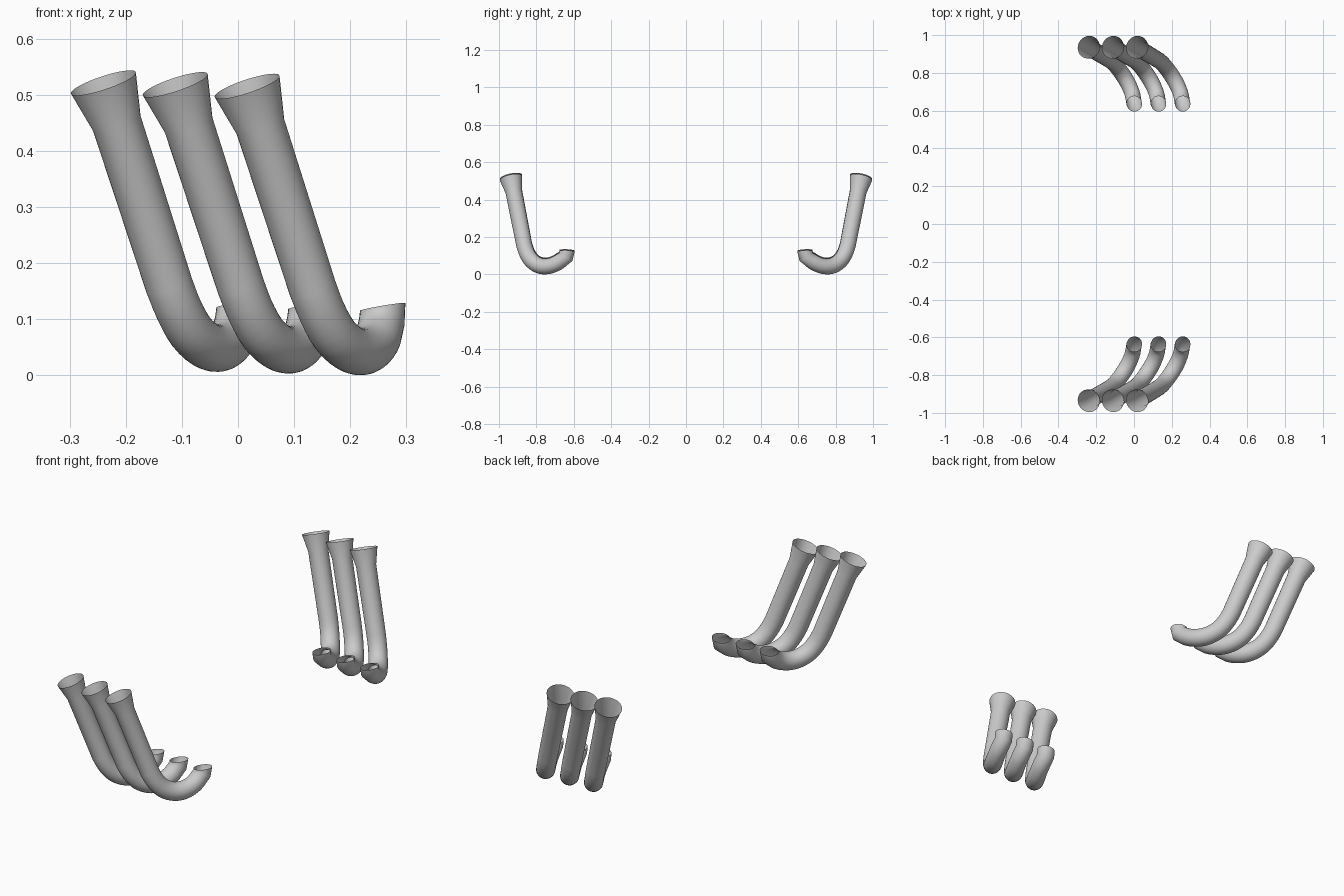
import bpy, bmesh, math
from mathutils import Vector

if "Cube" in bpy.data.objects:
    bpy.data.objects.remove(bpy.data.objects["Cube"])

SIDES = 32

# Centre line of the rightmost pipe: x, y, z, radius
PATH = [(0.016, 0.936, 0.515, 0.061), (0.040, 0.921, 0.443, 0.0445),
        (0.133, 0.865, 0.155, 0.0425), (0.150, 0.850, 0.112, 0.042),
        (0.172, 0.824, 0.072, 0.042), (0.198, 0.788, 0.048, 0.042),
        (0.221, 0.750, 0.042, 0.042), (0.239, 0.712, 0.050, 0.041),
        (0.250, 0.678, 0.067, 0.041), (0.256, 0.642, 0.094, 0.041),
        (0.258, 0.636, 0.122, 0.041)]
END_NORMAL = Vector((-0.17, -0.05, 1)).normalized()


def catmull(a, b, c, d, t):
    return 0.5 * (2*b + (c - a)*t + (2*a - 5*b + 4*c - d)*t*t + (3*b - a - 3*c + d)*t**3)


def centre_line():
    """Keep the straight parts and round off the bend."""
    p = [Vector(q) for q in PATH]
    out = p[:2]
    for i in range(2, 8):
        for k in range(3):
            before = p[i] * 2 - p[i + 1] if i == 2 else p[i - 1]
            out.append(catmull(before, p[i], p[i + 1], p[i + 2], k / 3))
    return out + p[8:]


def make_pipe(name, shift, side):
    pts = centre_line()
    bm = bmesh.new()
    rings = []
    u = Vector((1, 0, 0))
    for i, q in enumerate(pts):
        pos = q.to_3d()
        a = pts[max(i - 1, 0)].to_3d()
        b = pts[min(i + 1, len(pts) - 1)].to_3d()
        d = (pos - a).normalized() + (b - pos).normalized()
        d = END_NORMAL if i == len(pts) - 1 else d.normalized()
        u = (u - d * u.dot(d)).normalized()
        v = d.cross(u)
        ring = []
        for k in range(SIDES):
            t = 2 * math.pi * k / SIDES
            c = pos + (u * math.cos(t) + v * math.sin(t)) * q.w + shift
            ring.append(bm.verts.new((c.x, c.y * side, c.z)))
        rings.append(ring)
    for r, s in zip(rings, rings[1:]):
        for k in range(SIDES):
            n = (k + 1) % SIDES
            f = (r[k], r[n], s[n], s[k])
            face = bm.faces.new(f if side > 0 else f[::-1])
            face.smooth = True
    mesh = bpy.data.meshes.new(name)
    bm.to_mesh(mesh)
    bm.free()
    obj = bpy.data.objects.new(name, mesh)
    bpy.context.collection.objects.link(obj)


# Three open flared pipes on each side
for label, side in (("front", -1), ("back", 1)):
    for i in range(3):
        make_pipe(f"{label}_exhaust_pipe_{i + 1}", Vector((-0.128 * i, 0, 0.003 * i)), side)
